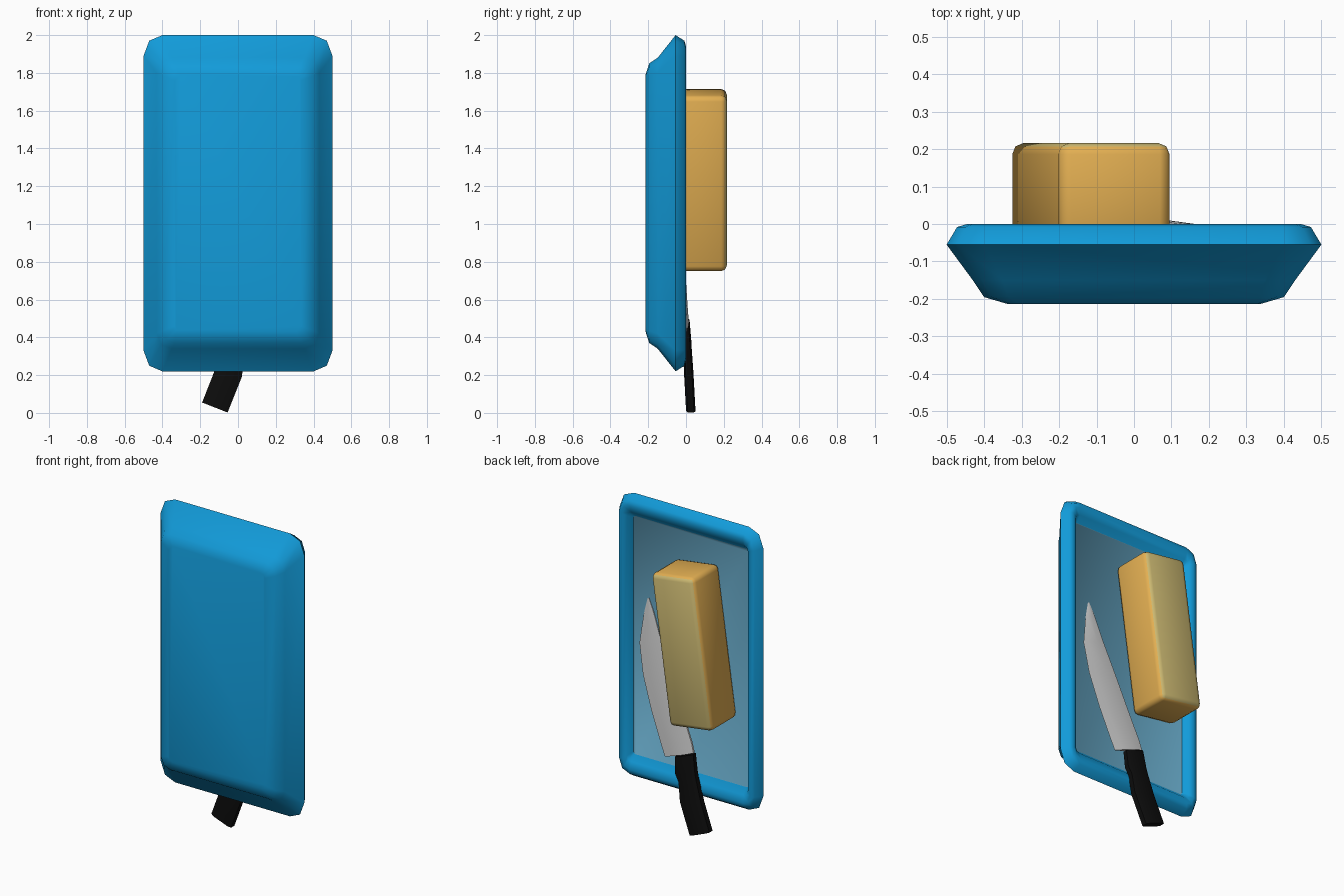
import bpy, bmesh, math
from mathutils import Matrix, Vector

if "Cube" in bpy.data.objects:
    bpy.data.objects.remove(bpy.data.objects["Cube"])


def material(name, rgb):
    m = bpy.data.materials.new(name)
    m.diffuse_color = (*rgb, 1)
    m.use_nodes = True
    m.node_tree.nodes["Principled BSDF"].inputs["Base Color"].default_value = m.diffuse_color
    return m


BLUE = material("dish blue", (0.006, 0.33, 0.70))
PALE = material("pale blue floor", (0.13, 0.38, 0.55))
BUTTER = material("butter yellow", (0.77, 0.43, 0.085))
CREAM = material("butter cream top", (0.61, 0.49, 0.17))
STEEL = material("steel", (0.65, 0.65, 0.65))
BLACK = material("handle black", (0.004, 0.004, 0.004))


def finish(name, bm, mats, angle):
    bmesh.ops.recalc_face_normals(bm, faces=bm.faces)
    me = bpy.data.meshes.new(name)
    bm.to_mesh(me)
    bm.free()
    for m in mats:
        me.materials.append(m)
    ob = bpy.data.objects.new(name, me)
    bpy.context.collection.objects.link(ob)
    bpy.ops.object.select_all(action='DESELECT')
    ob.select_set(True)
    bpy.context.view_layer.objects.active = ob
    bpy.ops.object.shade_smooth_by_angle(angle=math.radians(angle))
    return ob


def loft(rings):
    """Skin a list of equal closed rings and cap both ends."""
    bm = bmesh.new()
    vs = [[bm.verts.new(p) for p in r] for r in rings]
    n = len(vs[0])
    for a, b in zip(vs, vs[1:]):
        for i in range(n):
            j = (i + 1) % n
            bm.faces.new((a[i], a[j], b[j], b[i]))
    bm.faces.new(vs[0])
    last = bm.faces.new(vs[-1])
    return bm, last


def dish_ring(hx, hz, y, cx, cz):
    """Rectangle with two-segment corners, in the xz plane."""
    q = [(hx, hz - cz), (hx - cx * 0.3, hz - cz * 0.27), (hx - cx, hz)]
    pts = q + [(-x, z) for x, z in q[::-1]]
    pts += [(-x, -z) for x, z in q] + [(x, -z) for x, z in q[::-1]]
    return [(x, y, 1.11 + z) for x, z in pts]


# Dish: outside of the base, round the rim, down to the floor
bm, floor = loft([
    dish_ring(0.335, 0.68, -0.214, 0.03, 0.03),
    dish_ring(0.40, 0.74, -0.195, 0.065, 0.065),
    dish_ring(0.43, 0.77, -0.15, 0.08, 0.08),
    dish_ring(0.50, 0.89, -0.055, 0.10, 0.11),
    dish_ring(0.472, 0.86, -0.008, 0.075, 0.085),
    dish_ring(0.445, 0.83, 0.0, 0.05, 0.06),
    dish_ring(0.42, 0.785, -0.015, 0.03, 0.03),
    dish_ring(0.40, 0.75, -0.05, 0.015, 0.015)])
floor.material_index = 1
finish("butter_dish", bm, [BLUE, PALE], 50)

# Butter block, leaning in the dish, paler on its upper side
bm = bmesh.new()
bmesh.ops.create_cube(bm, size=1, matrix=Matrix.Diagonal((0.30, 0.265, 0.94, 1)))
bmesh.ops.bevel(bm, geom=bm.edges[:], offset=0.03, segments=2, profile=0.5,
                affect='EDGES')
bm.normal_update()
for f in bm.faces:
    f.material_index = 1 if f.normal.y > 0.8 else 0
bmesh.ops.transform(bm, verts=bm.verts, matrix=Matrix.Translation((-0.115, 0.0835, 1.2325))
                    @ Matrix.Rotation(math.radians(8), 4, 'Y'))
finish("butter_block", bm, [BUTTER, CREAM], 50)


def lean(z):
    """Depth of the knife's centre line: handle out, tip on the floor."""
    return 0.026 - 0.055 * z


def knife_ring(a, b, h, shape):
    """Cross-section from spine point a to edge point b."""
    a, b = Vector(a), Vector(b)
    ring = []
    for t, k in shape:
        p = a.lerp(b, t)
        ring.append((p.x, lean(p.y) + h * k, p.y))
    return ring


# Knife blade: straight spine, curved cutting edge
lens = [(0, 0.4), (0.35, 1), (0.75, 0.5), (1, 0), (0.75, -0.5), (0.35, -1), (0, -0.4)]
blade = [((-0.055, 0.505), (0.145, 0.43), 0.016), ((-0.04, 0.56), (0.175, 0.50), 0.014),
         ((0.035, 0.74), (0.25, 0.69), 0.012), ((0.12, 0.95), (0.315, 0.89), 0.010),
         ((0.20, 1.14), (0.347, 1.08), 0.008), ((0.255, 1.29), (0.325, 1.26), 0.006),
         ((0.292, 1.37), (0.302, 1.365), 0.003)]
finish("knife_blade", loft([knife_ring(a, b, h, lens) for a, b, h in blade])[0],
       [STEEL], 60)

# Knife handle: bevelled grip, widening towards the blade
grip = [(0, 0.65), (0.15, 1), (0.85, 1), (1, 0.65), (1, -0.65), (0.85, -1),
        (0.15, -1), (0, -0.65)]
handle = [((-0.19, 0.055), (-0.055, 0.002), 0.025), ((-0.125, 0.22), (0.02, 0.19), 0.025),
          ((-0.085, 0.35), (0.035, 0.305), 0.023), ((-0.075, 0.39), (0.06, 0.35), 0.023),
          ((-0.058, 0.50), (0.068, 0.455), 0.02)]
finish("knife_handle", loft([knife_ring(a, b, h, grip) for a, b, h in handle])[0],
       [BLACK], 40)
